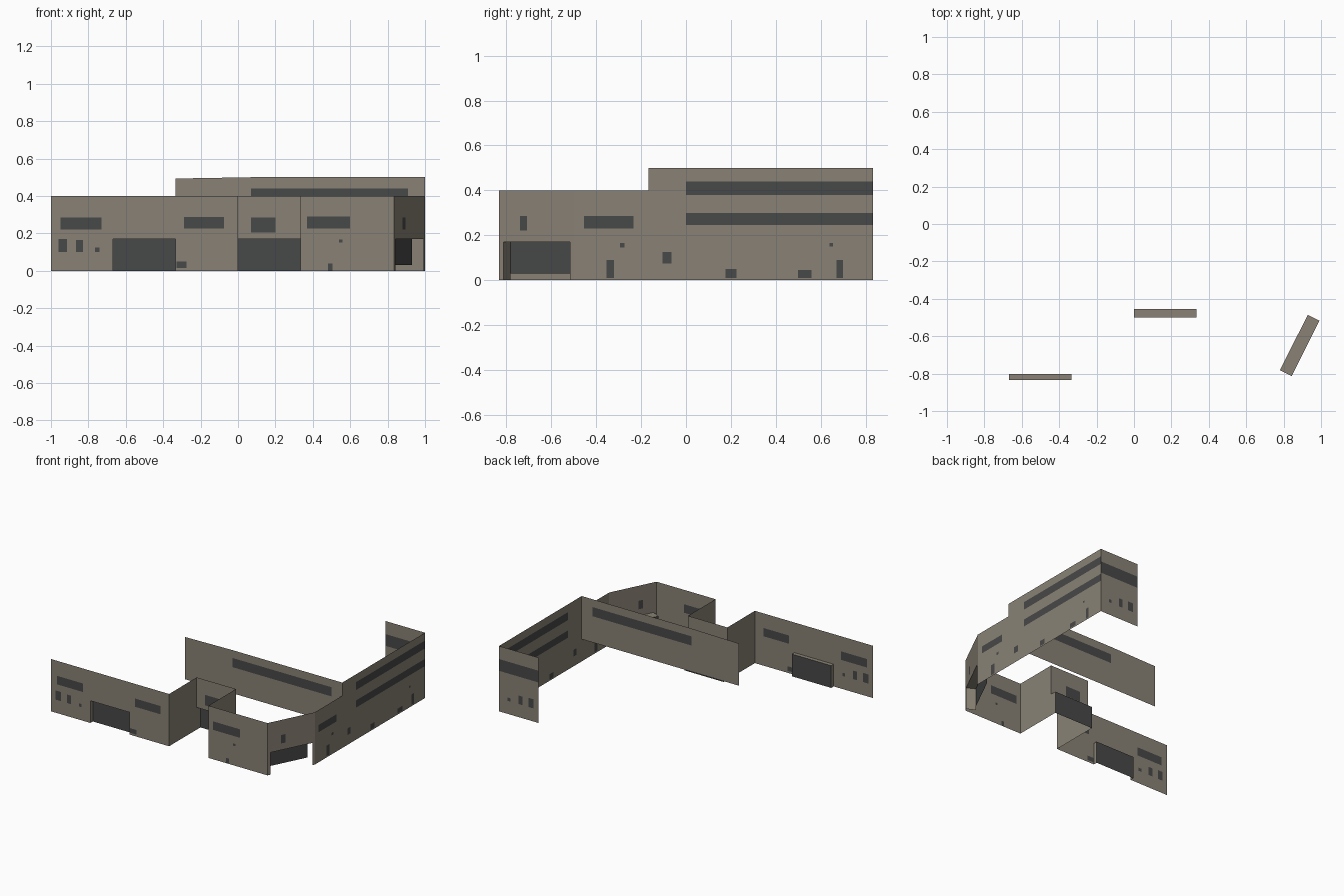
import bpy, bmesh
from mathutils import Vector

if "Cube" in bpy.data.objects:
    bpy.data.objects.remove(bpy.data.objects["Cube"])


def material(name, col):
    m = bpy.data.materials.new(name)
    m.diffuse_color = (*col, 1)
    m.use_nodes = True
    m.node_tree.nodes["Principled BSDF"].inputs["Base Color"].default_value = m.diffuse_color
    return m


PLASTER = material("taupe plaster", (0.25, 0.222, 0.178))
DARK = material("dark grey glass and doors", (0.064, 0.065, 0.065))


def inside(r, s, z):
    return r[0] < s < r[1] and r[2] < z < r[3]


def wall(name, p0, p1, z0, z1, windows=(), holes=(), start=0.0, mats=(PLASTER, DARK)):
    """Thin wall from p0 to p1, cut into a grid along its window and door edges.
    Rectangles are (along0, along1, z0, z1); along is counted from start."""
    a, b = Vector(p0), Vector(p1)
    length = (b - a).length
    end = start + length
    rects = list(windows) + list(holes)
    ss = sorted({start, end} | {min(max(v, start), end) for r in rects for v in r[:2]})
    zs = sorted({z0, z1} | {min(max(v, z0), z1) for r in rects for v in r[2:]})
    bm = bmesh.new()
    grid = []
    for s in ss:
        p = a.lerp(b, (s - start) / length)
        grid.append([bm.verts.new((p.x, p.y, z)) for z in zs])
    for i in range(len(ss) - 1):
        for j in range(len(zs) - 1):
            s, z = (ss[i] + ss[i + 1]) / 2, (zs[j] + zs[j + 1]) / 2
            if any(inside(h, s, z) for h in holes):
                continue
            f = bm.faces.new((grid[i][j], grid[i + 1][j], grid[i + 1][j + 1], grid[i][j + 1]))
            f.material_index = int(any(inside(w, s, z) for w in windows))
    loose = [v for v in bm.verts if not v.link_faces]
    bmesh.ops.delete(bm, geom=loose, context='VERTS')
    me = bpy.data.meshes.new(name)
    bm.to_mesh(me)
    bm.free()
    for m in mats:
        me.materials.append(m)
    ob = bpy.data.objects.new(name, me)
    bpy.context.collection.objects.link(ob)
    return ob


def door(name, p0, p1, depth, bottom=0.0, jambs=2):
    """Recessed door: dark panel, soffit and side jambs."""
    a, b = Vector(p0), Vector(p1)
    d = (b - a).normalized()
    n = Vector((-d.y, d.x)) * depth
    wall(name + "_panel", a + n, b + n, bottom, DOOR_H, mats=(DARK,))
    wall(name + "_left_jamb", a, a + n, 0, DOOR_H)
    if jambs == 2:
        wall(name + "_right_jamb", b, b + n, 0, DOOR_H)
    me = bpy.data.meshes.new(name + "_soffit")
    me.from_pydata([(p.x, p.y, DOOR_H) for p in (a, b, b + n, a + n)], [], [(0, 1, 2, 3)])
    me.materials.append(PLASTER)
    bpy.context.collection.objects.link(bpy.data.objects.new(name + "_soffit", me))


DOOR_H = 0.17
F, M, T, S = -0.833, -0.5, 0.333, 0.833   # front line, alcove line, alcove right, corner


def trio(x):
    """Three small openings repeated on the front and back walls."""
    return [(x + .04, x + .085, .1, .17), (x + .135, x + .17, .1, .165),
            (x + .235, x + .26, .1, .125)]


# left front wing with its door
wall("left_front_wall", (-1, F), (0, F), 0, 0.4,
     [(-.95, -.73, .22, .285), (-.29, -.075, .225, .288), (-.33, -.275, .015, .05)] + trio(-1),
     [(-.667, -.335, 0, DOOR_H)], start=-1)
door("left_door", (-.667, F), (-.335, F), 0.03)

# entrance alcove
wall("alcove_left_wall", (0, F), (0, M), 0, 0.4)
wall("alcove_back_wall", (0, M), (T, M), DOOR_H, 0.4, [(.07, .2, .205, .285)])
wall("alcove_right_wall", (T, F), (T, M), 0, 0.4)
door("alcove_door", (0, M), (T, M), 0.045)

# right front wall
wall("right_front_wall", (T, F), (S, F), 0, 0.4,
     [(.37, .6, .225, .29), (.54, .56, .15, .167), (.48, .505, 0, .04)], start=T)

# diagonal corner with deep door
c0, c1 = Vector((S, F)), Vector((1, M))
L = (c1 - c0).length
wall("corner_wall", c0, c1, 0, 0.4, [(.105, .14, .22, .285)],
     [(.06 * L, .95 * L, 0, DOOR_H)])
door("corner_door", c0.lerp(c1, .06), c0.lerp(c1, .95), 0.07, bottom=0.03, jambs=1)

# right side: low part and tall part
wall("right_wall_low", (1, M), (1, -.167), 0, 0.4,
     [(-.455, -.235, .23, .285), (-.355, -.32, .01, .09), (-.295, -.275, .145, .165)], start=M)
wall("right_wall_tall", (1, -.167), (1, S), 0, 0.5,
     [(0, S, .38, .44), (0, S, .245, .3), (-.105, -.065, .075, .125), (.175, .225, .01, .05),
      (.5, .56, .01, .045), (.64, .655, .15, .165), (.67, .7, .01, .09)], start=-.167)

# back return wall
wall("back_wall", (.667, S), (1, S), 0, 0.5, [(.667, 1, .31, .40)] + trio(.667), start=.667)

# raised upper wall, top edge dips slightly at the left end
upper = wall("upper_wall", (-.333, -.167), (1, -.167), DOOR_H, 0.5,
             [(.07, .91, .37, .44)], start=-.333)
for v in upper.data.vertices:
    if v.co.x < -.3 and v.co.z > .49:
        v.co.z = .493
